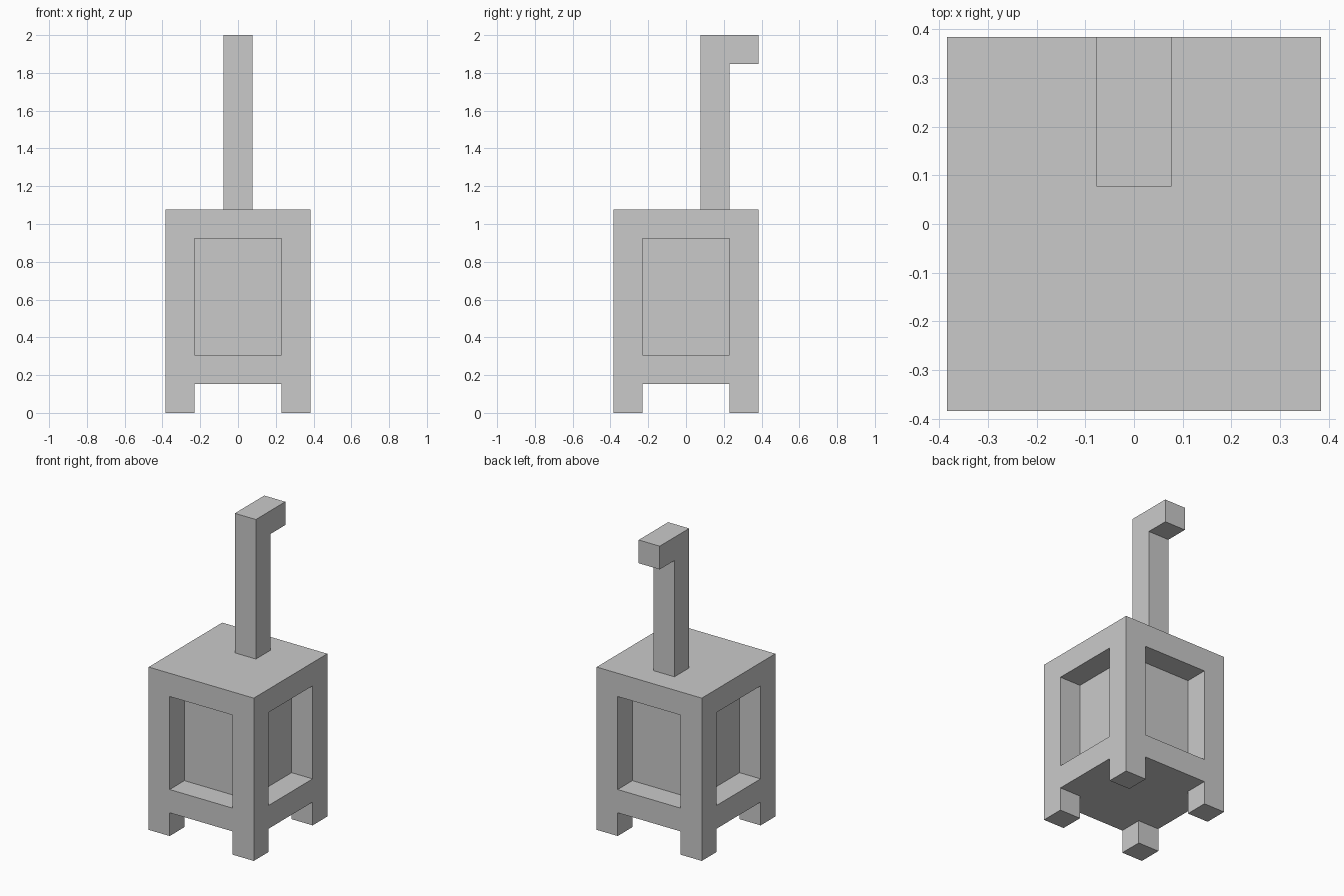
import bpy
import bmesh
from mathutils import Vector

if "Cube" in bpy.data.objects:
    bpy.data.objects.remove(bpy.data.objects["Cube"], do_unlink=True)

U = 2 / 26  # one block unit; the model is 26 units tall

grey = bpy.data.materials.new("plain_grey")
grey.use_nodes = True
grey.diffuse_color = (0.59, 0.59, 0.59, 1)
grey.node_tree.nodes["Principled BSDF"].inputs["Base Color"].default_value = grey.diffuse_color


def make_object(name, bm):
    bmesh.ops.recalc_face_normals(bm, faces=bm.faces[:])
    mesh = bpy.data.meshes.new(name)
    bm.to_mesh(mesh)
    bm.free()
    mesh.materials.append(grey)
    obj = bpy.data.objects.new(name, mesh)
    bpy.context.collection.objects.link(obj)
    return obj


# Body block
bm = bmesh.new()
bmesh.ops.create_cube(bm, size=1)
bmesh.ops.scale(bm, vec=(10 * U, 10 * U, 12 * U), verts=bm.verts[:])
bmesh.ops.translate(bm, vec=(0, 0, 8 * U), verts=bm.verts[:])
bm.normal_update()

# Flat frame and straight-walled recessed panel on each of the four sides
sides = [f for f in bm.faces if abs(f.normal.z) < 0.5]
bmesh.ops.inset_individual(bm, faces=sides, thickness=2 * U, use_even_offset=True)
bm.normal_update()
for panel in bmesh.ops.extrude_discrete_faces(bm, faces=sides)["faces"]:
    bmesh.ops.translate(bm, vec=panel.normal * -2 * U, verts=panel.verts[:])


# Split the underside into a three by three grid
def underside():
    return [f for f in bm.faces if all(abs(v.co.z - 2 * U) < 1e-4 for v in f.verts)]


for axis in (Vector((1, 0, 0)), Vector((0, 1, 0))):
    for side in (-1, 1):
        faces = underside()
        edges = list({e for f in faces for e in f.edges})
        verts = list({v for f in faces for v in f.verts})
        bmesh.ops.bisect_plane(bm, geom=verts + edges + faces,
                               plane_co=axis * side * 3 * U, plane_no=axis)

# Corner feet pulled down from the underside
corners = []
for f in underside():
    c = f.calc_center_median()
    if abs(c.x) > 3 * U and abs(c.y) > 3 * U:
        corners.append(f)
result = bmesh.ops.extrude_face_region(bm, geom=corners)
feet = [g for g in result["geom"] if isinstance(g, bmesh.types.BMVert)]
bmesh.ops.translate(bm, vec=(0, 0, -2 * U), verts=feet)
make_object("body_with_feet", bm)

# Bent pipe: side profile in (y, z), extruded across x
bm = bmesh.new()
profile = [(1, 14), (3, 14), (3, 24), (5, 24), (5, 26), (1, 26)]
face = bm.faces.new([bm.verts.new((-U, y * U, z * U)) for y, z in profile])
result = bmesh.ops.extrude_face_region(bm, geom=[face], use_keep_orig=True)
far_side = [g for g in result["geom"] if isinstance(g, bmesh.types.BMVert)]
bmesh.ops.translate(bm, vec=(2 * U, 0, 0), verts=far_side)
make_object("bent_pipe", bm)
